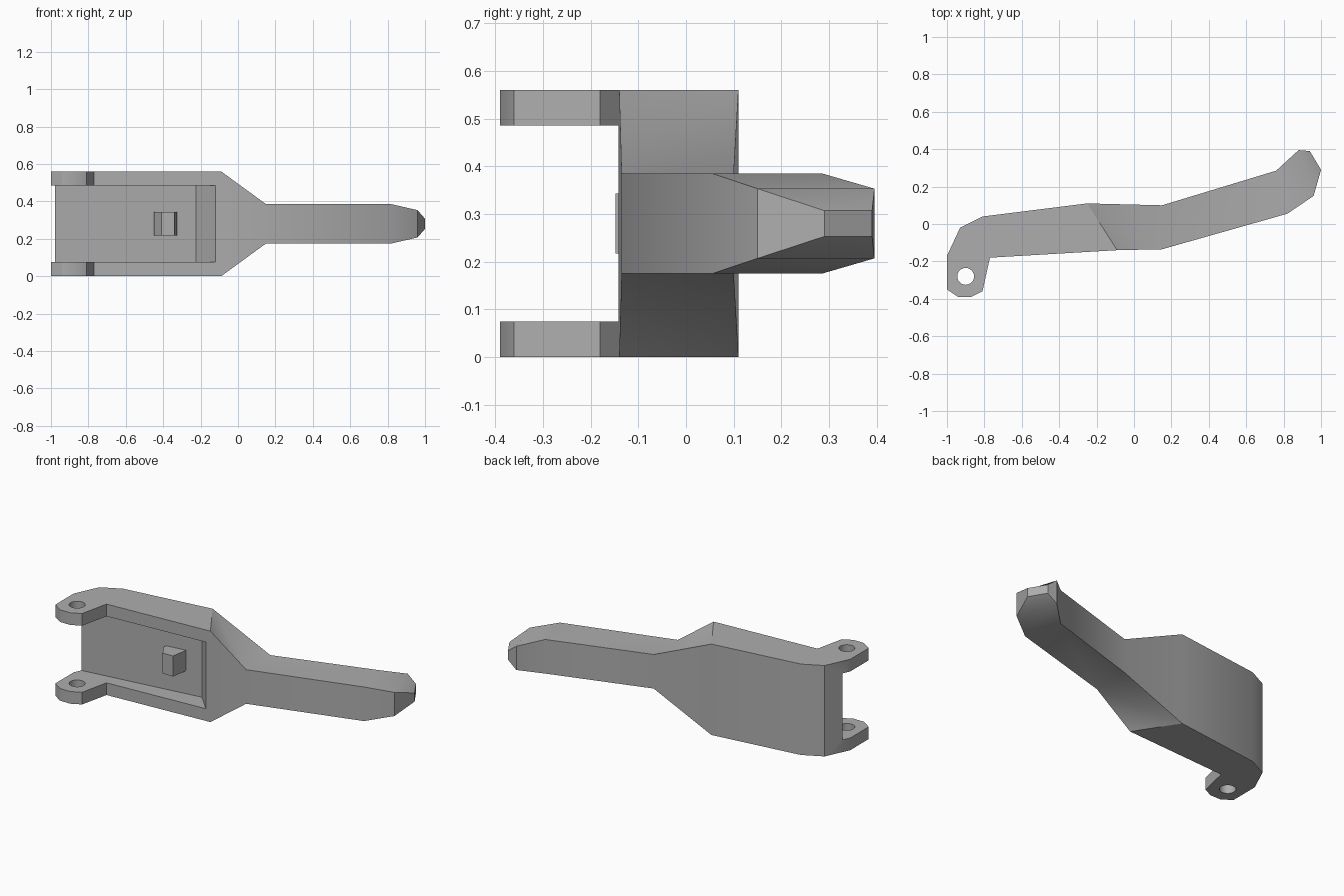
import bpy, bmesh, math

cube = bpy.data.objects.get("Cube")
if cube:
    bpy.data.objects.remove(cube, do_unlink=True)

MID = 0.28  # mirror height of the lever

grey = bpy.data.materials.new("plain_grey")
grey.use_nodes = True
grey.diffuse_color = (0.42, 0.42, 0.42, 1)
grey.node_tree.nodes["Principled BSDF"].inputs["Base Color"].default_value = (0.42, 0.42, 0.42, 1)


def make_object(name, bm):
    bmesh.ops.recalc_face_normals(bm, faces=bm.faces)
    mesh = bpy.data.meshes.new(name)
    bm.to_mesh(mesh)
    bm.free()
    mesh.materials.append(grey)
    obj = bpy.data.objects.new(name, mesh)
    bpy.context.collection.objects.link(obj)
    return obj


def mirrored_outline(outline):
    """Walls around an (x, y, half height) outline; returns bottom and top loops."""
    bm = bmesh.new()
    low = [bm.verts.new((x, y, MID - h)) for x, y, h in outline]
    top = [bm.verts.new((x, y, MID + h)) for x, y, h in outline]
    for i in range(len(outline)):
        j = (i + 1) % len(outline)
        bm.faces.new((low[i], low[j], top[j], top[i]))
    return bm, low, top


def prism(name, points, half):
    bm, low, top = mirrored_outline([(x, y, half) for x, y in points])
    bm.faces.new(low)
    bm.faces.new(top)
    return make_object(name, bm)


def cut(obj, cutter):
    mod = obj.modifiers.new("cut", 'BOOLEAN')
    mod.operation = 'DIFFERENCE'
    mod.solver = 'EXACT'
    mod.object = cutter
    bpy.context.view_layer.objects.active = obj
    bpy.ops.object.modifier_apply(modifier=mod.name)
    bpy.data.objects.remove(cutter, do_unlink=True)


def smooth(obj):
    bpy.ops.object.select_all(action='DESELECT')
    obj.select_set(True)
    bpy.context.view_layer.objects.active = obj
    bpy.ops.object.shade_smooth_by_angle(angle=math.radians(30))


# Lever: wide hinge block, tapering neck, slim arm and faceted tip
hinge = [(-0.25, 0.11), (-0.81, 0.04), (-0.93, -0.02), (-1, -0.17), (-1, -0.35),
         (-0.94, -0.39), (-0.87, -0.39), (-0.81, -0.36), (-0.77, -0.18), (-0.09, -0.14)]
arm_front = [(0.15, -0.135, 0.105), (0.82, 0.055, 0.105), (0.96, 0.15, 0.073), (1, 0.29, 0.027)]
arm_back = [(0.15, 0.1, 0.105), (0.76, 0.285, 0.105), (0.88, 0.395, 0.073), (0.94, 0.39, 0.027)]

outline = [(x, y, MID) for x, y in hinge] + arm_front + arm_back[::-1]
bm, low, top = mirrored_outline(outline)
n, count = len(hinge), len(outline)
for loop in (low, top):
    bm.faces.new(loop[:n])
    # neck, folded along its diagonal
    bm.faces.new((loop[0], loop[n - 1], loop[n]))
    bm.faces.new((loop[0], loop[n], loop[count - 1]))
    # arm and tip
    for i in range(len(arm_front) - 1):
        f, b = n + i, count - 1 - i
        bm.faces.new((loop[f], loop[f + 1], loop[b - 1], loop[b]))
lever = make_object("lever", bm)

# Recess between the two hinge plates
cut(lever, prism("recess_cutter", [(-0.985, -0.127), (-0.225, -0.03), (-0.12, -0.142),
                                   (-0.12, -0.6), (-1.2, -0.6), (-1.2, -0.127)], 0.205))

# Pin hole through both plates
ring = [(-0.9 + 0.045 * math.cos(math.tau * i / 24), -0.28 + 0.045 * math.sin(math.tau * i / 24))
        for i in range(24)]
cut(lever, prism("pin_cutter", ring, 0.4))
smooth(lever)

# Small catch standing on the recess floor
catch = prism("catch", [(-0.45, -0.04), (-0.45, -0.08), (-0.41, -0.148), (-0.34, -0.148),
                        (-0.325, -0.06), (-0.325, -0.03)], 0.063)
smooth(catch)
